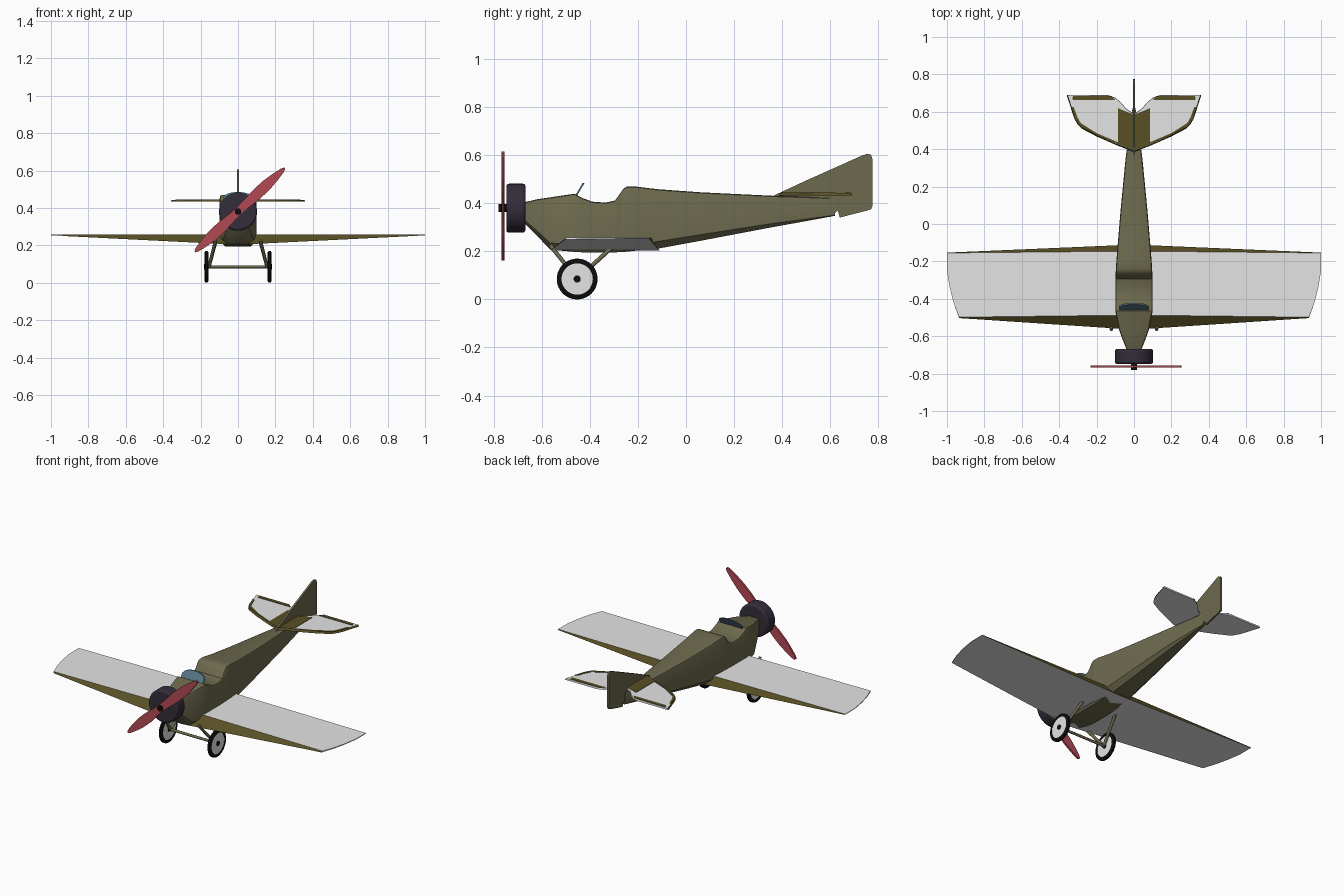
import bpy, bmesh, math
from mathutils import Vector

if "Cube" in bpy.data.objects:
    bpy.data.objects.remove(bpy.data.objects["Cube"])


def mat(name, r, g, b):
    m = bpy.data.materials.new(name)
    m.diffuse_color = (r, g, b, 1)
    m.use_nodes = True
    m.node_tree.nodes["Principled BSDF"].inputs["Base Color"].default_value = m.diffuse_color
    return m


OLIVE = mat("olive", 0.152, 0.143, 0.075)
TRIM = mat("dark olive trim", 0.1, 0.08, 0.018)
WHITE = mat("white", 0.78, 0.78, 0.78)
ENGINE = mat("dark violet", 0.034, 0.026, 0.042)
RED = mat("red", 0.45, 0.068, 0.09)
GLASS = mat("blue glass", 0.1, 0.19, 0.25)
BLACK = mat("black", 0.004, 0.004, 0.004)


def finish(name, bm, mats, mirror=False, smooth=None, bevel=0):
    bmesh.ops.recalc_face_normals(bm, faces=bm.faces)
    me = bpy.data.meshes.new(name)
    bm.to_mesh(me)
    bm.free()
    ob = bpy.data.objects.new(name, me)
    bpy.context.collection.objects.link(ob)
    for m in mats:
        me.materials.append(m)
    if bevel:
        b = ob.modifiers.new("bevel", 'BEVEL')
        b.width, b.segments, b.limit_method = bevel, 3, 'ANGLE'
    if mirror:
        ob.modifiers.new("mirror", 'MIRROR')
    if smooth:
        bpy.ops.object.select_all(action='DESELECT')
        ob.select_set(True)
        bpy.context.view_layer.objects.active = ob
        bpy.ops.object.shade_smooth_by_angle(angle=math.radians(smooth))
    return ob


def slab(name, bottom, top, mats, side=lambda i: 0, **kw):
    """Closed solid between two matching outlines; side(i) gives the rim material."""
    bm = bmesh.new()
    lo = [bm.verts.new(p) for p in bottom]
    hi = [bm.verts.new(p) for p in top]
    n = len(lo)
    bm.faces.new(lo)
    bm.faces.new(hi)
    for i in range(n):
        j = (i + 1) % n
        f = bm.faces.new((lo[i], lo[j], hi[j], hi[i]))
        f.material_index = side(i)
    return finish(name, bm, mats, **kw)


def rod(name, a, b, r, m, seg=12, **kw):
    a, b = Vector(a), Vector(b)
    d = b - a
    bm = bmesh.new()
    bmesh.ops.create_cone(bm, cap_ends=True, segments=seg, radius1=r, radius2=r, depth=d.length)
    bm.transform(d.to_track_quat('Z', 'Y').to_matrix().to_4x4())
    bmesh.ops.translate(bm, verts=bm.verts, vec=(a + b) / 2)
    return finish(name, bm, [m], smooth=35, **kw)


# Fuselage: stations of y, half width, bottom, top
stations = [(-.67, .04, .315, .405), (-.62, .06, .265, .417), (-.565, .08, .207, .425),
            (-.465, .1, .198, .44), (-.43, .1, .196, .422), (-.39, .1, .195, .407),
            (-.335, .1, .195, .403), (-.295, .099, .196, .412), (-.275, .098, .197, .44),
            (-.26, .098, .198, .462), (-.245, .097, .199, .47), (-.21, .095, .203, .47),
            (-.12, .088, .211, .459), (.06, .073, .244, .446), (.35, .045, .299, .432),
            (.5, .025, .326, .426), (.62, .008, .348, .42)]
bm = bmesh.new()
rings = []
for y, w, lo, hi in stations:
    c, k = min(.012, w * .3), min(.03, w * .35)
    half = [(w - k, lo), (w, lo + k), (w, hi - c), (w - c * .3, hi - c * .3), (w - c, hi)]
    pts = half + [(-x, z) for x, z in reversed(half)]
    rings.append([bm.verts.new((x, y, z)) for x, z in pts])
for r, s in zip(rings, rings[1:]):
    for i in range(10):
        j = (i + 1) % 10
        bm.faces.new((r[i], r[j], s[j], s[i]))
bm.faces.new(rings[0])
bm.faces.new(rings[-1])
finish("fuselage", bm, [OLIVE], smooth=35)

# Fin and rudder in one side profile
fin = [(.36, .43), (.50, .495), (.735, .6), (.755, .606), (.77, .602), (.776, .585), (.776, .39),
       (.771, .376), (.755, .37), (.64, .341), (.632, .37), (.62, .36), (.5, .4)]
slab("fin", [(-.006, y, z) for y, z in fin], [(.006, y, z) for y, z in fin], [OLIVE])

# Wing: white top and bottom, sloping trim along leading and trailing edges
tip = [(.965, -.42), (.985, -.34), (1, -.25)]
top = [(0, -.487), (.935, -.498)] + tip + [(1, -.155), (0, -.145)]
bot = [(0, -.565), (.935, -.503)] + tip + [(1, -.153), (0, -.11)]
slab("wing", [(x, y, .203 + .05 * x) for x, y in bot], [(x, y, .257) for x, y in top],
     [WHITE, TRIM], side=lambda i: 1 if i in (0, 5) else 0, mirror=True)

# Tailplane with trim plates on its upper side
tail = [(0, .385), (.09, .42), (.2, .468), (.28, .51), (.3, .53), (.32, .565), (.36, .69),
        (.14, .69), (.1, .675), (.07, .65), (.04, .615), (0, .59)]
slab("tailplane", [(x, y, .433) for x, y in tail],
     [(x * .985, y if x > .35 else y + (.006 if y < .55 else -.003), .443) for x, y in tail],
     [WHITE, TRIM], side=lambda i: 1 if i < 6 else 0, mirror=True)


def plate(name, pts):
    slab(name, [(x, y, .442) for x, y in pts], [(x, y, .4455) for x, y in pts], [TRIM], mirror=True)


plate("tail_centre_trim", [(0, .392), (.085, .427), (.085, .62), (.07, .612), (0, .585)])
plate("tail_rear_trim", [(.1, .662), (.325, .662), (.33, .672), (.325, .685), (.12, .685)])
plate("tail_front_trim", [(.085, .427), (.2, .476), (.28, .517), (.3, .535), (.315, .565), (.335, .625),
                          (.322, .625), (.302, .57), (.285, .54), (.2, .486), (.085, .437)])

# Engine cowl, shaft and propeller
rod("engine_cowl", (0, -.748, .38), (0, -.668, .38), .102, ENGINE, 32, bevel=.012)
rod("propeller_hub", (0, -.78, .38), (0, -.745, .38), .017, BLACK, 16)
blade = [(.0, .021), (.06, .024), (.14, .03), (.21, .029), (.27, .022), (.325, .012), (.342, .004)]
side_a = blade + [(u, -v) for u, v in reversed(blade[1:])]
full = blade + [(u, -v) for u, v in reversed(blade)]
scale_back = .92
full += [(-u * scale_back, -v) for u, v in blade[1:]]
full += [(-u * scale_back, v) for u, v in reversed(blade[1:])]
ca, sa = math.cos(math.radians(43)), math.sin(math.radians(43))
outline = [(u * ca - v * sa, .38 + u * sa + v * ca) for u, v in full]
slab("propeller", [(x, -.768, z) for x, z in outline], [(x, -.756, z) for x, z in outline], [RED])

# Windscreen: raked plate with a curved upper edge
screen = [(-.077, 0), (.077, 0)] + [(.077 * math.cos(a), .022 + .03 * math.sin(a))
                                    for a in (math.pi * i / 12 for i in range(13))]
slab("windscreen", [(x, -.461 + .6 * h, .433 + h) for x, h in screen],
     [(x, -.453 + .6 * h, .433 + h) for x, h in screen], [GLASS])

# Wheels: tyre ring, disc and cap
bm = bmesh.new()
profile = [(.065, .159), (.078, .159), (.085, .164), (.085, .174), (.078, .179), (.065, .179)]
SEG = 40
loops = [[bm.verts.new((x, -.453 + r * math.cos(t), .085 + r * math.sin(t))) for r, x in profile]
         for t in (2 * math.pi * i / SEG for i in range(SEG))]
for i in range(SEG):
    a, b = loops[i], loops[(i + 1) % SEG]
    for k in range(6):
        m = (k + 1) % 6
        bm.faces.new((a[k], a[m], b[m], b[k]))
finish("tyre", bm, [BLACK], mirror=True, smooth=45)
rod("wheel_disc", (.161, -.453, .085), (.177, -.453, .085), .066, WHITE, 40, mirror=True)
rod("wheel_cap", (.157, -.453, .085), (.181, -.453, .085), .015, BLACK, 16, mirror=True)

# Undercarriage
rod("axle", (-.165, -.453, .085), (.165, -.453, .085), .008, OLIVE)
rod("front_strut", (.12, -.565, .225), (.155, -.453, .085), .009, OLIVE, mirror=True)
rod("rear_strut", (.12, -.31, .215), (.155, -.453, .085), .009, OLIVE, mirror=True)
